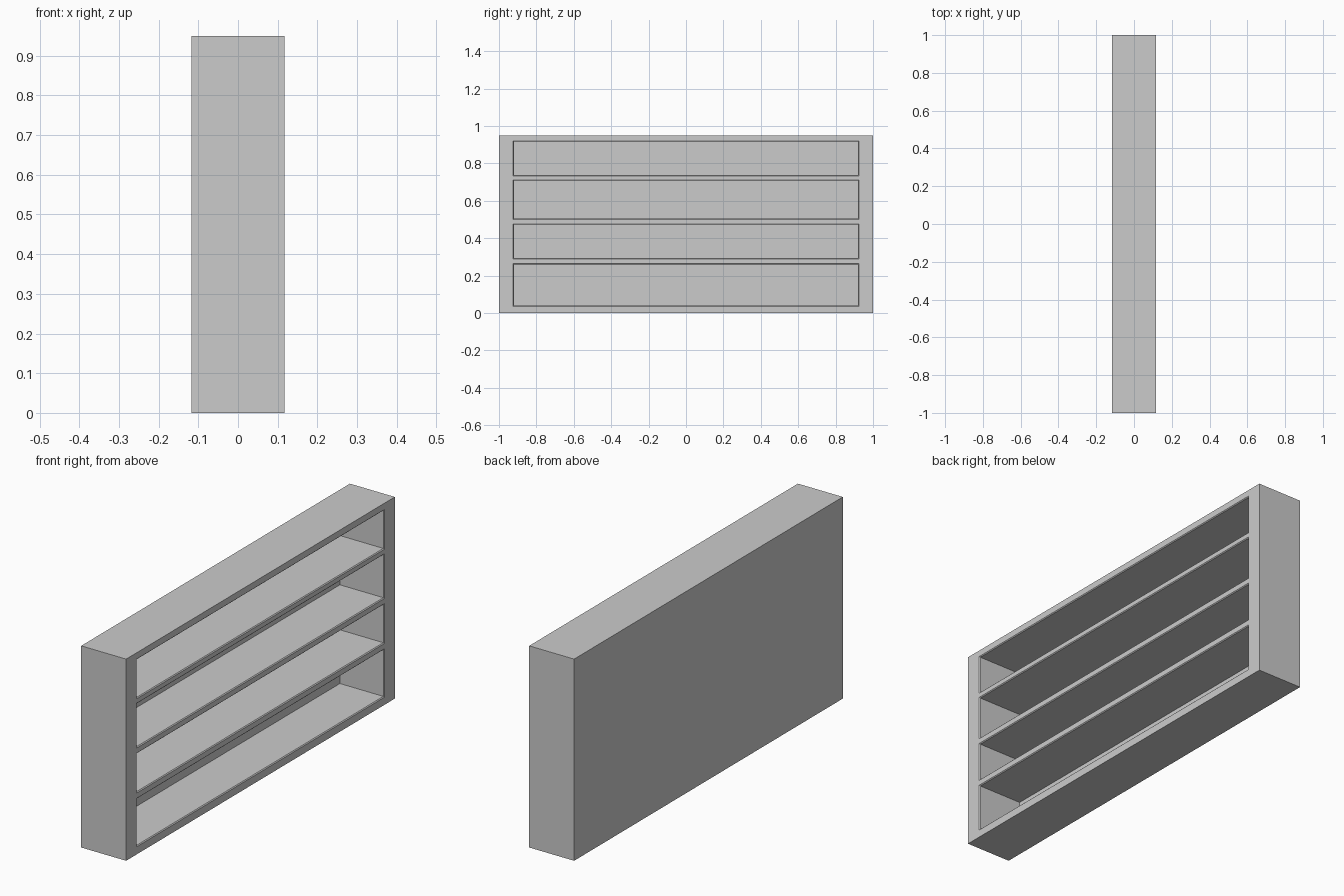
import bpy, bmesh
from mathutils import Vector

if "Cube" in bpy.data.objects:
    bpy.data.objects.remove(bpy.data.objects["Cube"])

HALF_X, HALF_Y, HEIGHT = 0.117, 1.0, 0.95
OPEN_Y = 0.92
BAYS = [(0.04, 0.26), (0.293, 0.473), (0.505, 0.708), (0.737, 0.916)]
DEPTH = 0.23
RIM = 0.004

# Solid carcass block
bm = bmesh.new()
bmesh.ops.create_cube(bm, size=1)
for v in bm.verts:
    v.co = Vector((v.co.x * 2 * HALF_X, v.co.y * 2 * HALF_Y, (v.co.z + 0.5) * HEIGHT))


def slice_at(point, normal):
    geom = bm.verts[:] + bm.edges[:] + bm.faces[:]
    bmesh.ops.bisect_plane(bm, geom=geom, plane_co=point, plane_no=normal, dist=1e-5)


# Mark out the four bays
for y in (-OPEN_Y, OPEN_Y):
    slice_at((0, y, 0), (0, 1, 0))
for bay in BAYS:
    for z in bay:
        slice_at((0, 0, z), (0, 0, 1))

# Push the open bays back, leaving shelves and a thin back panel
openings = []
for f in bm.faces:
    c = f.calc_center_median()
    if f.normal.x > 0.9 and abs(c.y) < OPEN_Y and any(a < c.z < b for a, b in BAYS):
        openings.append(f)
pushed = bmesh.ops.extrude_discrete_faces(bm, faces=openings)["faces"]
bmesh.ops.translate(bm, verts=list({v for f in pushed for v in f.verts}), vec=(-DEPTH, 0, 0))
bm.normal_update()

# Slightly eased rims around the openings
rims = [e for e in bm.edges
        if all(v.co.x > HALF_X - 1e-4 and abs(v.co.y) < OPEN_Y + 0.01 for v in e.verts)
        and len(e.link_faces) == 2
        and abs(e.link_faces[0].normal.dot(e.link_faces[1].normal)) < 0.1
        and 0.01 < e.verts[0].co.z < HEIGHT - 0.01]
bmesh.ops.bevel(bm, geom=rims, offset=RIM, segments=1, affect='EDGES')
bmesh.ops.recalc_face_normals(bm, faces=bm.faces[:])

mesh = bpy.data.meshes.new("shelf_unit")
bm.to_mesh(mesh)
bm.free()
bpy.context.collection.objects.link(bpy.data.objects.new("shelf_unit", mesh))
